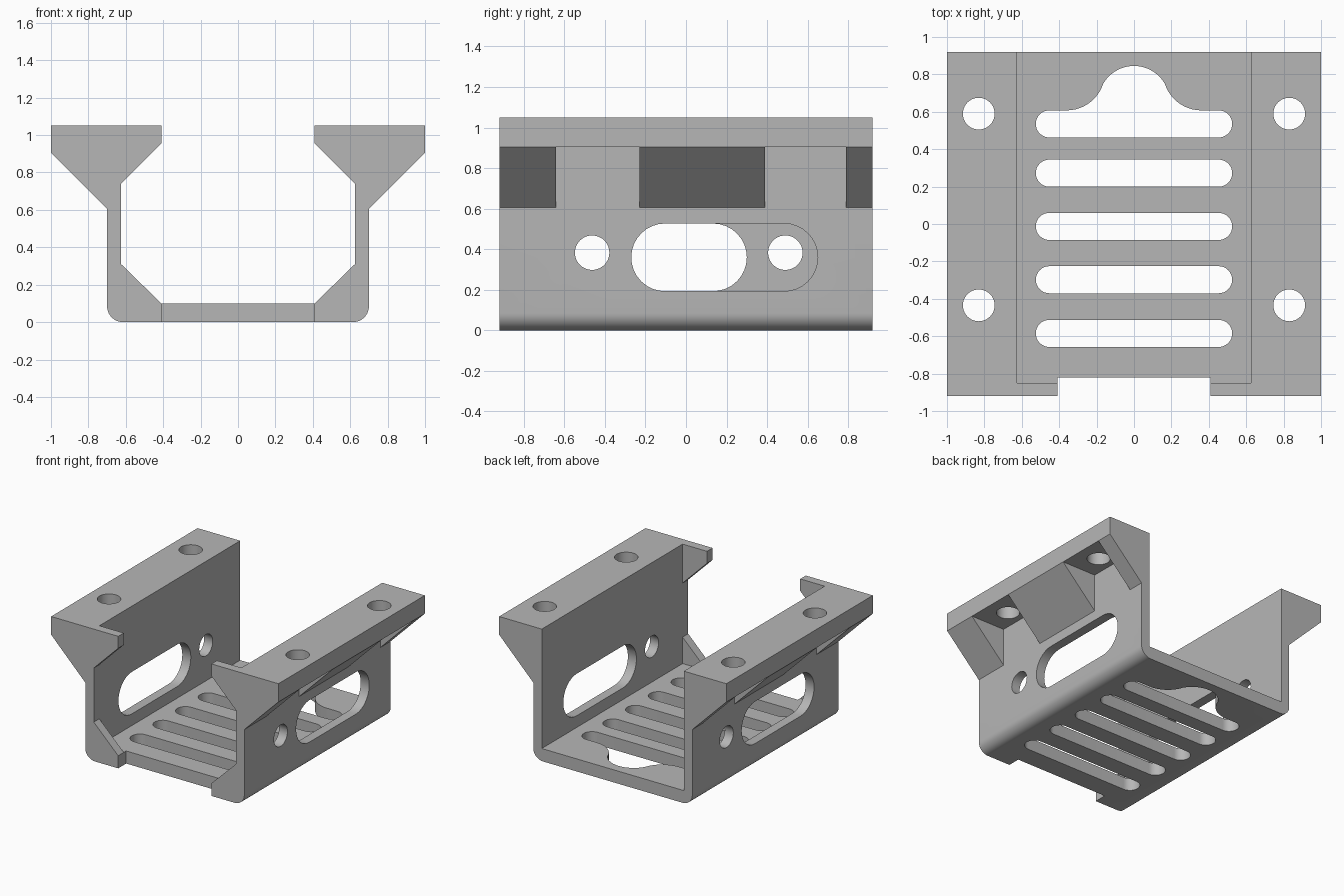
import bpy, bmesh
from math import cos, sin, pi, atan2
from mathutils import Vector

if "Cube" in bpy.data.objects:
    bpy.data.objects.remove(bpy.data.objects["Cube"], do_unlink=True)

grey = bpy.data.materials.new("plain grey")
grey.use_nodes = True
grey.diffuse_color = (0.47, 0.47, 0.47, 1)
grey.node_tree.nodes["Principled BSDF"].inputs["Base Color"].default_value = grey.diffuse_color

FRONT, BACK = -0.92, 0.92
WALL_IN, WALL_OUT, LIP = 0.625, 0.70, 0.41
FLOOR, TOP, FLANGE = 0.10, 1.05, 0.905


def prism(name, pts, axis, lo, hi):
    """Extrude a flat outline along one axis."""
    place = {"X": lambda p, d: (d, p[0], p[1]),
             "Y": lambda p, d: (p[0], d, p[1]),
             "Z": lambda p, d: (p[0], p[1], d)}[axis]
    bm = bmesh.new()
    face = bm.faces.new([bm.verts.new(place(p, lo)) for p in pts])
    new = bmesh.ops.extrude_face_region(bm, geom=[face])["geom"]
    shift = Vector(place((0, 0), hi - lo))
    bmesh.ops.translate(bm, vec=shift, verts=[g for g in new if isinstance(g, bmesh.types.BMVert)])
    bmesh.ops.recalc_face_normals(bm, faces=bm.faces[:])
    mesh = bpy.data.meshes.new(name)
    bm.to_mesh(mesh)
    bm.free()
    mesh.materials.append(grey)
    obj = bpy.data.objects.new(name, mesh)
    bpy.context.collection.objects.link(obj)
    return obj


def arc(cx, cy, r, a0, a1, n=12):
    return [(cx + r * cos(a0 + (a1 - a0) * i / n), cy + r * sin(a0 + (a1 - a0) * i / n))
            for i in range(n + 1)]


def slot(u0, u1, v, r):
    """Round-ended slot outline running from u0 to u1."""
    return arc(u1 - r, v, r, -pi / 2, pi / 2, 16) + arc(u0 + r, v, r, pi / 2, 3 * pi / 2, 16)


def circle(u, v, r):
    return arc(u, v, r, 0, 2 * pi, 40)[:-1]


def rect(u0, u1, v0, v1):
    return [(u0, v0), (u1, v0), (u1, v1), (u0, v1)]


def flip(pts, side):
    return [(side * u, v) for u, v in pts]


def combine(tool, operation):
    """Apply a boolean to the bracket and drop the tool."""
    mod = bracket.modifiers.new("shape", "BOOLEAN")
    mod.operation, mod.solver, mod.object = operation, "EXACT", tool
    bpy.context.view_layer.objects.active = bracket
    bpy.ops.object.modifier_apply(modifier=mod.name)
    bpy.data.objects.remove(tool, do_unlink=True)


def cut(pts, axis, lo, hi):
    combine(prism("cutter", pts, axis, lo, hi), "DIFFERENCE")


# Channel with sloped shoulders and rounded bottom edges
half = arc(WALL_OUT - 0.085, 0.085, 0.085, -pi / 2, 0, 10)
half += [(WALL_OUT, 0.605), (1, FLANGE), (1, TOP), (WALL_IN, TOP), (WALL_IN, FLOOR)]
bracket = prism("channel_bracket", half + flip(half, -1)[::-1], "Y", FRONT, BACK)

# Front corner lips
upper_lip = [(WALL_IN, TOP), (LIP, TOP), (LIP, 0.955), (WALL_IN, 0.74)]
lower_lip = [(WALL_IN, FLOOR), (LIP, FLOOR), (WALL_IN, 0.31)]
for side in (-1, 1):
    for outline in (upper_lip, lower_lip):
        combine(prism("lip", flip(outline, side), "Y", FRONT, -0.85), "UNION")

# Front notch in the floor
cut(rect(-LIP, LIP, -1.1, -0.82), "Z", -0.1, 0.2)

# Screw pockets and screw holes in both flanges
for side in (-1, 1):
    for y0, y1, hole in ((-0.64, -0.23, -0.435), (0.39, 0.79, 0.59)):
        cut(flip(rect(WALL_OUT, 1.1, 0.5, FLANGE), side), "Y", y0, y1)
        cut(circle(side * 0.83, hole, 0.085), "Z", 0.8, 1.2)

# Floor vents
for y in (0.535, 0.272, -0.013, -0.298, -0.585):
    cut(slot(-0.525, 0.525, y, 0.0725), "Z", -0.1, 0.2)

# Bell-shaped opening joined to the rear vent
base, crown, r1, r2, flare = 0.6075, 0.655, 0.19, 0.205, 0.36
tilt = atan2(base + r2 - crown, flare)
bell = arc(flare, base + r2, r2, -pi / 2, tilt - pi, 10)
bell += arc(0, crown, r1, tilt, pi / 2, 12)[1:]
bell += flip(bell, -1)[::-1][1:]
cut(bell + [(-flare, 0.535), (flare, 0.535)], "Z", -0.1, 0.2)

# Side wall openings, staggered left to right
for side, s0, s1, hole in ((1, -0.27, 0.65, -0.463), (-1, -0.61, 0.30, 0.49)):
    lo, hi = sorted((side * 0.5, side * 0.8))
    cut(slot(s0, s1, 0.36, 0.167), "X", lo, hi)
    cut(circle(hole, 0.383, 0.085), "X", lo, hi)

bpy.ops.object.select_all(action="DESELECT")
bracket.select_set(True)
bpy.context.view_layer.objects.active = bracket
bpy.ops.object.shade_smooth_by_angle(angle=pi / 6)
